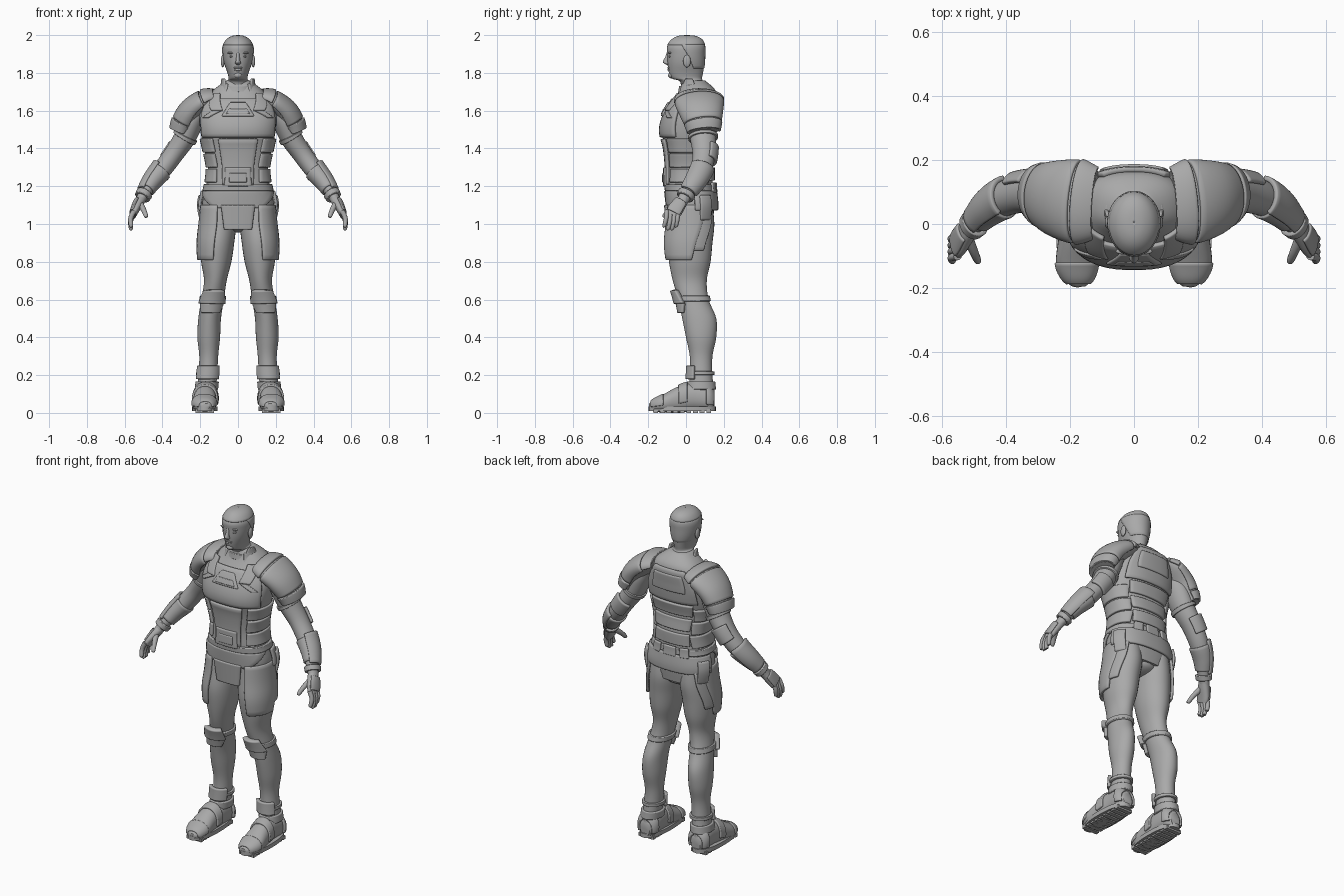
import bpy, bmesh
from math import sin, cos, radians, copysign
from mathutils import Vector

X, Y, Z = Vector((1, 0, 0)), Vector((0, 1, 0)), Vector((0, 0, 1))
FLAT, UPRIGHT, ALONG = (X, Y), (X, Z), None

cube = bpy.data.objects.get("Cube")
if cube:
    bpy.data.objects.remove(cube)

grey = bpy.data.materials.new("plain_grey")
grey.use_nodes = True
grey.diffuse_color = (.4, .4, .4, 1)
grey.node_tree.nodes["Principled BSDF"].inputs["Base Color"].default_value = grey.diffuse_color


def finish(name, bm, mirror=False, thickness=0, angle=40):
    """Turn a bmesh into a shaded object, optionally thick and mirrored."""
    bmesh.ops.remove_doubles(bm, verts=bm.verts, dist=.0001)
    bmesh.ops.recalc_face_normals(bm, faces=bm.faces)
    mesh = bpy.data.meshes.new(name)
    bm.to_mesh(mesh)
    bm.free()
    mesh.materials.append(grey)
    obj = bpy.data.objects.new(name, mesh)
    bpy.context.collection.objects.link(obj)
    bpy.ops.object.select_all(action='DESELECT')
    obj.select_set(True)
    bpy.context.view_layer.objects.active = obj
    bpy.ops.object.shade_smooth_by_angle(angle=radians(angle))
    if thickness:
        solid = obj.modifiers.new("thickness", 'SOLIDIFY')
        solid.thickness, solid.offset = thickness, 0
        bevel = obj.modifiers.new("soft_edge", 'BEVEL')
        bevel.width, bevel.segments = .003, 1
    if mirror:
        obj.modifiers.new("mirror", 'MIRROR')
    return obj


def section(rows, t):
    """Smoothly interpolated row (x, y, z, rx, ry) at fractional index t."""
    t = max(0, min(len(rows) - 1, t))
    i = min(int(t), len(rows) - 2)
    f = t - i
    a, b, c, d = (rows[max(0, min(len(rows) - 1, i + k))] for k in (-1, 0, 1, 2))
    return [q + f * (r - p + f * (2*p - 5*q + 4*r - s + f * (3*(q - r) + s - p))) / 2
            for p, q, r, s in zip(a, b, c, d)]


def surface(body, t, degrees, lift=0):
    """Point on a body's skin; 0 degrees is outward, -90 is the front."""
    rows, axes, power = body
    x, y, z, rx, ry = section(rows, t)
    if axes is None:
        ahead = Vector(section(rows, t + .1)[:3]) - Vector(section(rows, t - .1)[:3])
        side = Y.cross(ahead).normalized()
        axes = side, ahead.cross(side).normalized()
    c, s = cos(radians(degrees)), sin(radians(degrees))
    squash = lambda v: copysign(abs(v) ** (2 / power), v)
    return (Vector((x, y, z)) + axes[0] * (max(rx, .001) + lift) * squash(c)
            + axes[1] * (max(ry, .001) + lift) * squash(s))


def grid(bm, points):
    rings = [[bm.verts.new(p) for p in line] for line in points]
    for low, high in zip(rings, rings[1:]):
        for k in range(len(low) - 1):
            bm.faces.new((low[k], low[k + 1], high[k + 1], high[k]))
    return rings


def loft(name, body, mirror=False, sides=32, steps=5):
    """Closed solid skinned over the rows of a body."""
    bm = bmesh.new()
    count = (len(body[0]) - 1) * steps
    rings = grid(bm, [[surface(body, j / steps, 360 * k / sides) for k in range(sides + 1)]
                      for j in range(count + 1)])
    for ring in (rings[0], rings[-1]):
        bm.faces.new(ring[:-1])
    return finish(name, bm, mirror)


def panel(name, body, low, high, lift=.01, mirror=False, thick=.016):
    """Armour plate: low and high are (t, start angle, end angle) edges."""
    bm = bmesh.new()
    n = max(8, int(abs(low[2] - low[1]) / 8))
    m = 10
    mix = lambda a, b, f: a + (b - a) * f
    grid(bm, [[surface(body, mix(low[0], high[0], j / m),
                       mix(mix(low[1], low[2], k / n), mix(high[1], high[2], k / n), j / m), lift)
               for k in range(n + 1)] for j in range(m + 1)])
    return finish(name, bm, mirror, thick)


def band(name, body, t0, t1, lift=.008, mirror=False):
    return panel(name, body, (t0, 0, 360), (t1, 0, 360), lift, mirror)


def ball(name, place, size, mirror=False):
    bm = bmesh.new()
    bmesh.ops.create_uvsphere(bm, u_segments=20, v_segments=12, radius=1)
    bmesh.ops.scale(bm, vec=size, verts=bm.verts)
    bmesh.ops.translate(bm, vec=place, verts=bm.verts)
    return finish(name, bm, mirror)


def stack(base, rows):
    """Rows (x, y, rx, ry) spaced a tenth apart in height."""
    return [(x, y, base + i / 10, rx, ry) for i, (x, y, rx, ry) in enumerate(rows)]


# Torso, one row per tenth of height
torso = stack(1, [(0, .03, .17, .11), (0, .03, .19, .12), (0, .02, .17, .12), (0, .02, .16, .12),
                  (0, .01, .18, .12), (0, .01, .2, .14), (0, .03, .2, .13),
                  (0, .06, .14, .1)]) + [(0, .04, 1.76, .06, .06)], FLAT, 2.4
loft("torso", torso, sides=48)
ball("pelvis", (0, .03, 1), (.1, .1, .045))
panel("chest_plate", torso, (4.6, -158, -22), (6.6, -150, -30), .006)
panel("chest_strap", torso, (6, -72, -52), (6.9, -58, -28), .012, True)
panel("chest_strap_lower", torso, (5.6, -48, -34), (6, -72, -56), .012, True)
panel("chest_badge", torso, (5.7, -109, -71), (6.4, -99, -81), .014)
panel("chest_badge_core", torso, (5.8, -103, -77), (6.1, -99, -81), .02, thick=.01)
panel("abdomen_plate", torso, (2.1, -115, -65), (4.5, -118, -62), .005)
panel("abdomen_box", torso, (2, -109, -71), (3, -109, -71), .013)
panel("abdomen_box_core", torso, (2.2, -101, -79), (2.7, -101, -79), .02, thick=.012)
for i, t in enumerate((2.2, 3, 3.8)):
    panel("side_plate_%d" % i, torso, (t, -52, 48), (t + .72, -50, 52), .004, True)
for i, t in enumerate((2.3, 3.2, 4.1)):
    panel("back_plate_%d" % i, torso, (t, 52, 128), (t + .7, 52, 128), .005)
panel("upper_back_plate", torso, (4.9, 42, 138), (6.9, 55, 125), .007)
panel("back_pack", torso, (5.6, 65, 115), (6.6, 65, 115), .014)
band("belt", torso, 1.75, 2.1, .006)

# Hip armour and pouches
panel("hip_plate_front", torso, (.85, -125, -55), (1.75, -175, -5), .01)
panel("hip_plate_back", torso, (.75, 5, 175), (1.75, 5, 175), .014)
flap = [(0, .03, .97, .17, .12), (0, .03, 1.1, .19, .13)], FLAT, 2.4
panel("groin_flap", flap, (0, -110, -70), (1, -113, -67), .008)
panel("hip_pouch", torso, (.3, 15, 40), (1.5, 15, 40), .02, True, .03)
for i, a in enumerate((65, 90, 115)):
    panel("belt_pouch_%d" % i, torso, (1.65, a - 9, a + 9), (2.2, a - 9, a + 9), .016)

# Collar standing around the neck
collar = [(0, .05, 1.67, .13, .1), (0, .04, 1.72, .09, .08), (0, .035, 1.77, .08, .07)], FLAT, 2
panel("collar", collar, (0, -60, 90), (1.4, -50, 90), 0, True)
panel("collar_tip", collar, (.9, -50, 10), (2, -30, 0), .002, True, .012)
band("throat_ring", collar, .6, 1.2, -.01)

# Head
head = [(0, .04, 1.66, .06, .06), (0, .03, 1.75, .057, .06), (0, .005, 1.77, .05, .08),
        (0, 0, 1.8, .056, .09), (0, 0, 1.85, .073, .098), (0, 0, 1.9, .081, .1),
        (0, 0, 1.94, .08, .1), (0, .005, 1.975, .06, .08), (0, .005, 1.993, .03, .045),
        (0, .005, 1.997, 0, 0)], FLAT, 2
loft("head", head)
panel("hair_top", head, (6.2, 0, 360), (9, 0, 360), 0, thick=.006)
panel("hair_back", head, (3.5, 25, 155), (6.3, -15, 195), 0, thick=.005)
nose = [(0, -.097, 1.843, .008, .006), (0, -.103, 1.852, .015, .016), (0, -.106, 1.863, .012, .016),
        (0, -.098, 1.885, .009, .012), (0, -.092, 1.91, .008, .009)], FLAT, 2
loft("nose", nose, sides=16)
ball("upper_lip", (0, -.089, 1.827), (.024, .01, .006))
ball("lower_lip", (0, -.088, 1.817), (.02, .01, .007))
ball("chin", (0, -.077, 1.787), (.022, .018, .016))
ball("brow", (.033, -.085, 1.906), (.024, .01, .006), True)
ball("eye", (.032, -.082, 1.887), (.014, .011, .006), True)
ball("ear", (.081, .005, 1.862), (.01, .02, .033), True)

# Legs, one row per tenth of height
leg = stack(.1, [(.17, .08, .05, .07), (.16, .08, .05, .06), (.155, .08, .05, .06),
                 (.155, .08, .06, .08), (.15, .07, .06, .09), (.135, .04, .06, .08),
                 (.12, .02, .06, .09), (.115, .02, .08, .11), (.11, .02, .09, .12),
                 (.1, .03, .09, .12), (.1, .03, .08, .11)]), FLAT, 2
loft("leg", leg, True)
panel("thigh_plate", leg, (7.1, -80, 5), (10, -85, 35), .012, True)
panel("thigh_rear_plate", leg, (7.6, 8, 35), (9.8, 30, 60), .01, True)
panel("knee_pad", leg, (4.8, -145, -35), (5.5, -130, -50), .016, True, .03)
panel("knee_guard_lower", leg, (4.3, -130, -50), (4.8, -145, -35), .01, True, .02)
band("knee_strap", leg, 4.9, 5.2, .002, True)
band("ankle_strap", leg, 1, 1.2, .004, True)
panel("ankle_guard", leg, (.8, -150, -30), (1.5, -150, -30), .012, True, .02)
band("boot_cuff", leg, .3, .7, .004, True)

# Boots with layered uppers and treaded soles
foot = [(.17, .15, .06, .03, .04), (.17, .12, .075, .055, .065), (.17, .04, .085, .058, .075),
        (.175, -.04, .07, .06, .07), (.178, -.12, .05, .065, .048),
        (.175, -.17, .04, .048, .033), (.172, -.195, .035, .02, .015)], UPRIGHT, 2.2
loft("boot", foot, True)
panel("boot_strap", foot, (2.4, -15, 195), (3, -15, 195), .002, True)
panel("toe_cap", foot, (4, -10, 190), (5.5, -10, 190), 0, True, .01)
panel("heel_guard", foot, (.3, -25, 205), (1.2, -25, 205), .004, True)
sole = [(.176, -.02, z, .067, .178) for z in (.01, .02, .035)], FLAT, 2.3
loft("sole", sole, True)
bm = bmesh.new()
for i in range(9):
    made = bmesh.ops.create_cube(bm, size=1)["verts"]
    bmesh.ops.scale(bm, vec=(.1, .025, .02), verts=made)
    bmesh.ops.translate(bm, vec=(.176, .12 - i * .035, .01), verts=made)
finish("sole_treads", bm, True)

# Arms, from wrist up to shoulder
arm = [(.52, -.02, 1.12, .025, .03), (.49, .01, 1.17, .032, .036), (.45, .05, 1.23, .042, .048),
       (.4, .08, 1.29, .05, .055), (.34, .095, 1.37, .052, .06), (.28, .09, 1.46, .058, .07),
       (.24, .08, 1.55, .06, .08), (.2, .07, 1.62, .05, .07)], ALONG, 2
loft("arm", arm, True)
band("forearm_guard", arm, 1.2, 2.9, .001, True)
panel("forearm_plate", arm, (1, -60, 100), (3.1, -50, 90), .008, True)
band("wrist_cuff", arm, .5, .9, .006, True)
panel("elbow_pad", arm, (3.6, 30, 140), (4.4, 30, 140), .008, True)
band("upper_arm_band", arm, 4.9, 5.1, .001, True)

# Shoulder pads with layered lower rims
pad = [(.305, .095, 1.49, .05, .078), (.285, .09, 1.54, .058, .092), (.245, .08, 1.6, .06, .11),
       (.18, .07, 1.65, .053, .122), (.12, .065, 1.67, .035, .1)], ALONG, 2
loft("shoulder_pad", pad, True)
panel("shoulder_rim", pad, (0, -110, 110), (.9, -120, 120), .004, True)
panel("shoulder_cap", pad, (1, -120, 120), (3, -110, 110), .001, True)
panel("shoulder_inner_plate", pad, (3.1, -100, 100), (4, -95, 95), .006, True)

# Hands
palm = [(.555, -.075, 1.045, .016, .036), (.545, -.06, 1.07, .02, .042),
        (.525, -.03, 1.11, .025, .035), (.51, -.01, 1.135, .025, .028)], ALONG, 2.3
loft("palm", palm, True, sides=20)
panel("hand_plate", palm, (.6, -55, 55), (2.2, -60, 60), .002, True, .01)
for i, (y, drop) in enumerate(((-.105, .99), (-.085, .975), (-.065, .975), (-.045, .99))):
    tip = y * 1.05 - .005
    finger = [(.565, tip, drop - .006, .003, .003), (.566, tip, drop, .011, .01),
              (.568, y, drop + .04, .013, .012), (.55, y + .004, 1.07, .014, .012)], ALONG, 2
    loft("finger_%d" % i, finger, True, sides=12)
thumb = [(.485, -.12, 1.035, .003, .003), (.487, -.115, 1.042, .011, .011),
         (.5, -.085, 1.075, .014, .014), (.52, -.04, 1.11, .018, .018)], ALONG, 2
loft("thumb", thumb, True, sides=12)
